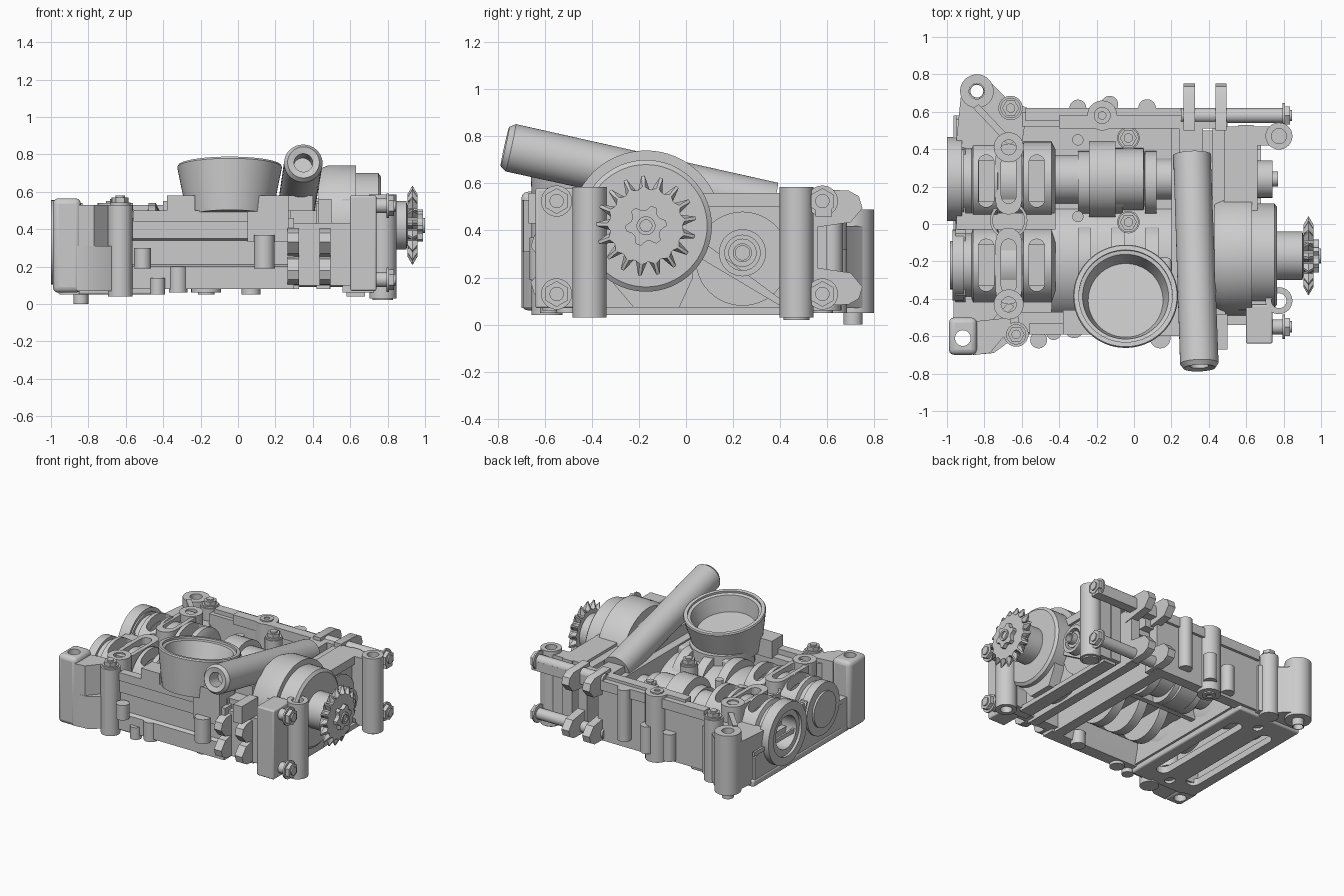
import bpy, bmesh
from math import sin, cos, pi, radians
from mathutils import Vector


def finish(name, bm):
    bmesh.ops.remove_doubles(bm, verts=bm.verts, dist=1e-5)
    bmesh.ops.recalc_face_normals(bm, faces=bm.faces)
    me = bpy.data.meshes.new(name)
    bm.to_mesh(me)
    bm.free()
    ob = bpy.data.objects.new(name, me)
    bpy.context.collection.objects.link(ob)
    return ob


def lathe(name, prof, org, axis=(0, 0, 1), seg=40):
    """Closed (radius, height) profile turned around an axis through org."""
    q = Vector((0, 0, 1)).rotation_difference(Vector(axis))
    org, bm = Vector(org), bmesh.new()
    rings = []
    for r, h in prof:
        if r == 0:
            rings.append([bm.verts.new(org + q @ Vector((0, 0, h)))] * seg)
        else:
            rings.append([bm.verts.new(org + q @ Vector((r * cos(2 * pi * i / seg), r * sin(2 * pi * i / seg), h)))
                          for i in range(seg)])
    for k in range(len(rings)):
        a, b = rings[k], rings[(k + 1) % len(rings)]
        for i in range(seg):
            j, vs = (i + 1) % seg, []
            for v in (a[i], a[j], b[j], b[i]):
                if v not in vs:
                    vs.append(v)
            if len(vs) > 2:
                bm.faces.new(vs)
    return finish(name, bm)


X = (1, 0, 0)


def cyl(name, org, r, h, axis=(0, 0, 1), seg=32):
    return lathe(name, [(0, 0), (r, 0), (r, h), (0, h)], org, axis, seg)


def tube(name, org, r, ri, h, axis=(0, 0, 1), seg=32):
    return lathe(name, [(ri, 0), (r, 0), (r, h), (ri, h)], org, axis, seg)


def prism(name, pts, axis, a0, a1):
    """2D outline extruded along x, y or z."""
    put = {'x': lambda p, a: (a, p[0], p[1]), 'y': lambda p, a: (p[0], a, p[1]), 'z': lambda p, a: (p[0], p[1], a)}[axis]
    bm = bmesh.new()
    lo, hi = [[bm.verts.new(put(p, a)) for p in pts] for a in (a0, a1)]
    bm.faces.new(lo)
    bm.faces.new(hi)
    for i in range(len(pts)):
        j = (i + 1) % len(pts)
        bm.faces.new((lo[i], lo[j], hi[j], hi[i]))
    return finish(name, bm)


def box(name, x0, x1, y0, y1, z0, z1, bev=0.0):
    ob = prism(name, [(x0, y0), (x1, y0), (x1, y1), (x0, y1)], 'z', z0, z1)
    if bev:
        m = ob.modifiers.new('bevel', 'BEVEL')
        m.width, m.segments = bev, 3
    return ob


def stadium(x, y0, y1, w):
    r = w / 2
    return [(x + r * cos(pi * i / 8), y1 - r + r * sin(pi * i / 8)) for i in range(9)] + \
           [(x - r * cos(pi * i / 8), y0 + r - r * sin(pi * i / 8)) for i in range(9)]


def cut(ob, cutters):
    for c in cutters:
        m = ob.modifiers.new('cut', 'BOOLEAN')
        m.operation, m.solver, m.object = 'DIFFERENCE', 'EXACT', c
        c.hide_render = True
        c.hide_set(True)


def bolt(name, org, r, axis=(0, 0, 1), h=0.03):
    o, a = Vector(org), Vector(axis)
    cyl(name + '_washer', o, r * 1.2, 0.012, axis)
    cyl(name + '_hex', o + a * 0.01, r, h, axis, 6)
    cyl(name + '_tip', o + a * h, r * 0.55, 0.02, axis, 20)


# main case: deck, walls and cross walls
box('case_deck', -0.90, 0.30, -0.50, 0.52, 0.24, 0.31)
prism('front_wall', [(-0.47, 0.20), (-0.50, 0.08), (-0.59, 0.08), (-0.59, 0.20), (-0.56, 0.21), (-0.56, 0.34),
                     (-0.58, 0.35), (-0.58, 0.46), (-0.47, 0.46)], 'x', -0.62, 0.30)
box('front_rail', -0.56, 0.05, -0.59, -0.53, 0.44, 0.50)
box('rear_wall', -0.60, 0.30, 0.52, 0.60, 0.08, 0.50)
box('rear_rail', -0.58, 0.83, 0.55, 0.62, 0.46, 0.53)
box('rear_top_strip', -0.40, 0.50, 0.51, 0.58, 0.48, 0.55)
box('middle_cross_wall', 0.20, 0.28, -0.52, 0.56, 0.08, 0.50)
box('right_cross_wall', 0.42, 0.49, -0.52, 0.56, 0.08, 0.54)
box('gear_chamber_roof', 0.28, 0.45, -0.50, 0.50, 0.36, 0.50)
prism('crank_chamber', [(-0.2 + r * cos(a), 0.16 + (r - 0.04) * sin(a)) for r, a in
                        [(0.33, pi * i / 20) for i in range(21)] + [(0.29, pi * i / 20) for i in range(20, -1, -1)]],
      'x', -0.44, 0.24)
for i, x in enumerate((-0.30, -0.12, 0.06)):
    cyl(f'crank_web_{i}', (x, -0.2, 0.30), 0.21, 0.07, X)
    cyl(f'balance_web_{i}', (x, 0.22, 0.30), 0.17, 0.06, X)

# stepped shaft barrel on the deck
lathe('shaft_barrel', [(0, -0.44), (0.13, -0.44), (0.13, -0.24), (0.205, -0.24), (0.205, -0.10), (0.165, -0.10),
                       (0.165, 0.05), (0.13, 0.06), (0.11, 0.06), (0.11, 0.24), (0, 0.24)], (0, 0.24, 0.33), X)

# left bearing housings with groove bands and oil slots
for nm, y, r, x0 in (('rear', 0.23, 0.20, -0.98), ('front', -0.22, 0.19, -0.97)):
    ob = lathe(nm + '_bearing_housing',
               [(0.12, x0), (r, x0), (r, -0.91), (r - 0.02, -0.91), (r - 0.02, -0.87), (r + 0.01, -0.86),
                (r + 0.01, -0.73), (r - 0.02, -0.72), (r - 0.02, -0.60), (r + 0.01, -0.59), (r + 0.01, -0.44),
                (r - 0.03, -0.42), (0.12, -0.42)], (0, y, 0.33), X, 48)
    cut(ob, [prism(f'{nm}_slot_cutter_{i}', stadium(x, y - 0.14, y + 0.14, 0.085), 'z', 0.38, 0.7)
             for i, x in enumerate((-0.79, -0.52))])
tube('bearing_seal_ring', (-1.0, 0.24, 0.33), 0.225, 0.165, 0.08, X, 48)
tube('bearing_inner_ring', (-0.97, 0.24, 0.33), 0.17, 0.13, 0.06, X, 48)
cyl('bearing_bore_back', (-0.86, 0.24, 0.33), 0.15, 0.03, X)
cyl('front_bearing_cap', (-0.985, -0.22, 0.33), 0.13, 0.05, X)

# left side plate, saddle between housings, bottom flange with slots
prism('left_side_plate', [(-0.52, 0.07), (0.56, 0.07), (0.56, 0.26), (0.44, 0.30), (0.40, 0.44), (0.05, 0.44),
                          (0.0, 0.36), (-0.05, 0.44), (-0.38, 0.44), (-0.42, 0.30), (-0.52, 0.26)], 'x', -0.955, -0.90)
box('left_rib', -0.965, -0.95, -0.50, 0.58, 0.28, 0.31)
cut(bpy.data.objects['left_side_plate'], [cyl('side_bore_cutter', (-1.1, 0.24, 0.33), 0.15, 0.3, X)])
for y0, y1 in ((-0.43, -0.02), (0.05, 0.43)):
    s = prism(f'saddle_cap_{y0}', stadium(-0.67, y0, y1, 0.14), 'z', 0.30, 0.53)
    cut(s, [prism(f'saddle_cutter_{y0}', stadium(-0.67, y0 + 0.06, y1 - 0.06, 0.08), 'z', 0.48, 0.7)])
tube('saddle_centre_boss', (-0.67, 0.02, 0.30), 0.10, 0.085, 0.18)
box('saddle_bridge', -0.95, -0.42, -0.03, 0.06, 0.28, 0.44)
fl = box('bottom_flange', -0.96, -0.44, -0.55, 0.58, 0.05, 0.10, 0.012)
cut(fl, [prism(f'flange_cutter_{i}', stadium(x, y0, y1, w), 'z', 0, 0.2) for i, (x, y0, y1, w) in enumerate(
    ((-0.83, -0.42, 0.42, 0.10), (-0.57, -0.42, 0.42, 0.10), (-0.70, -0.5, -0.42, 0.06), (-0.70, 0.42, 0.5, 0.06)))])
cut(fl, [cyl('flange_ear_cutter', (-0.915, -0.61, -0.1), 0.09, 0.5)])
for x in (-0.70, -0.45):
    box('flange_rib', x - 0.025, x + 0.025, -0.5, 0.5, 0.09, 0.30)

# corner ears with concave webs
tube('rear_left_ear', (-0.84, 0.71, 0.05), 0.09, 0.042, 0.44)
tube('rear_left_foot', (-0.84, 0.71, 0.0), 0.04, 0.034, 0.06)
prism('rear_ear_web', [(-0.925, 0.69), (-0.955, 0.4), (-0.60, 0.42), (-0.57, 0.62), (-0.68, 0.67), (-0.77, 0.76), (-0.775, 0.66),
                       (-0.84, 0.635), (-0.90, 0.66)], 'z', 0.07, 0.42)
ear = box('front_left_ear', -0.99, -0.84, -0.70, -0.50, 0.06, 0.565, 0.03)
cut(ear, [cyl('front_ear_cutter', (-0.915, -0.61, -0.1), 0.042, 0.9)])
prism('front_ear_web', [(-0.86, -0.70), (-0.75, -0.69), (-0.60, -0.58), (-0.60, -0.42), (-0.95, -0.40), (-0.97, -0.52), (-0.86, -0.52)], 'z', 0.07, 0.31)
prism('front_ear_upper_web', [(-0.85, -0.70), (-0.77, -0.69), (-0.66, -0.56), (-0.66, -0.50), (-0.85, -0.52)], 'z', 0.30, 0.53)
for s in (-1, 1):
    prism('ear_gusset', [(-0.86, 0.62 * s), (-0.83, 0.64 * s), (-0.64, 0.44 * s), (-0.67, 0.42 * s)], 'z', 0.25, 0.50)

# vertical bosses: x, y, radius, bottom, top
for i, (x, y, r, a, b) in enumerate((
        (-0.63, -0.59, 0.066, 0.04, 0.53), (-0.66, 0.62, 0.065, 0.05, 0.51), (-0.51, -0.62, 0.045, 0.19, 0.30),
        (-0.32, -0.56, 0.05, 0.06, 0.20), (0.14, -0.61, 0.055, 0.19, 0.37), (-0.30, 0.62, 0.045, 0.10, 0.30),
        (-0.17, 0.58, 0.08, 0.06, 0.55), (-0.13, 0.64, 0.045, 0.12, 0.32), (0.07, 0.62, 0.047, 0.15, 0.53),
        (-0.30, 0.45, 0.03, 0.3, 0.45), (-0.30, 0.04, 0.03, 0.3, 0.47), (-0.03, 0.46, 0.06, 0.25, 0.50),
        (-0.03, 0.01, 0.06, 0.25, 0.50), (0.07, -0.50, 0.05, 0.05, 0.15), (-0.43, -0.58, 0.04, 0.05, 0.14))):
    cyl(f'case_boss_{i}', (x, y, a), r, b - a)
for x, y, z in ((-0.63, -0.59, 0.53), (-0.66, 0.62, 0.51), (-0.03, 0.46, 0.50), (-0.03, 0.01, 0.50)):
    bolt('deck_bolt', (x, y, z), 0.045)
for s in (-0.43, 0.41):
    tube('saddle_bolt_boss', (-0.67, s, 0.10), 0.08, 0.04, 0.44)
for x, y in ((-0.17, 0.58), (0.07, -0.50)):
    tube('boss_collar', (x, y, 0.05), 0.045, 0.02, 0.51 if y > 0 else 0.1)
box('front_boss_block', -0.38, -0.23, -0.59, -0.46, 0.45, 0.58)
box('front_pump_block', 0.05, 0.27, -0.60, -0.42, 0.33, 0.58)

# intake cup, leaning back in line with the pipe
axis = Vector((0, sin(radians(10)), cos(radians(10))))
top = Vector((-0.045, -0.385, 0.74))
lathe('intake_cup', [(0, 0), (0.225, 0), (0.25, 0.12), (0.28, 0.27), (0.275, 0.28), (0.25, 0.28), (0.25, 0.265), (0.23, 0.26),
                     (0.20, 0.145), (0, 0.145)], top - axis * 0.28, axis, 64)
box('intake_base', -0.22, 0.20, -0.55, -0.18, 0.34, 0.50, 0.02)
cyl('intake_neck', (-0.045, -0.36, 0.40), 0.22, 0.12)

# sloping breather pipe
p0, p1 = Vector((0.35, -0.77, 0.757)), Vector((0.31, 0.37, 0.505))
d = (p1 - p0).normalized()
L = (p1 - p0).length
lathe('breather_pipe', [(0, 0.12), (0.05, 0.12), (0.05, 0.01), (0.085, 0), (0.103, 0.025), (0.10, L), (0, L)], p0, d, 48)
box('pipe_tail', 0.24, 0.37, 0.30, 0.56, 0.40, 0.55)
box('pipe_saddle', 0.26, 0.40, -0.40, 0.20, 0.45, 0.58)

# drive cover and end wall
AY, AZ = -0.17, 0.42
lathe('drive_cover', [(0, 0.43), (0.30, 0.43), (0.32, 0.48), (0.32, 0.63), (0.28, 0.63), (0.28, 0.75), (0.26, 0.765),
                      (0.13, 0.765), (0.13, 0.90), (0.09, 0.91), (0, 0.91)], (0, AY, AZ), X, 64)
box('end_wall', 0.56, 0.64, -0.46, 0.53, 0.06, 0.56)
box('end_upper_roof', 0.48, 0.66, 0.0, 0.52, 0.50, 0.56)
prism('lower_cover', [(-0.33, 0.20), (-0.22, 0.07), (-0.03, 0.07), (0.03, 0.20), (0.0, 0.4), (-0.34, 0.4)], 'x', 0.6, 0.72)
box('end_floor_strip', 0.58, 0.68, -0.38, 0.50, 0.04, 0.075)
cyl('output_cover', (0.60, 0.24, 0.28), 0.20, 0.05, X, 48)
for r, h in ((0.10, 0.12), (0.04, 0.15)):
    tube('output_boss', (0.62, 0.24, 0.305), r, r * 0.75, h, X)
cyl('output_shaft', (0.62, 0.24, 0.305), 0.06, 0.11, X)
prism('end_rib', [(-0.02, 0.42), (0.40, 0.11), (0.40, 0.08), (-0.02, 0.33)], 'x', 0.62, 0.68)
prism('end_rib_left', [(-0.40, 0.18), (-0.28, 0.36), (-0.26, 0.34), (-0.38, 0.16)], 'x', 0.62, 0.76)

# end columns, flanges and through bolts
for nm, y, s in (('rear', 0.47, 1), ('front', -0.41, -1)):
    tube(nm + '_column', (0.775, y, 0.03), 0.072, 0.04, 0.555)
    box(nm + '_column_web', 0.60, 0.735, y - 0.05, y + 0.05, 0.06, 0.56)
    yb = 0.58 if s > 0 else -0.55
    if s < 0:
        box('front_end_flange', 0.60, 0.74, -0.64, -0.43, 0.07, 0.58, 0.01)
    for z in (0.525, 0.13):
        x0 = 0.25 if s > 0 else 0.62
        cyl(nm + '_through_rod', (x0, yb, z), 0.04, 0.80 - x0, X)
        bolt(nm + '_rod_bolt', (0.795, yb, z), 0.055, X)
        # rounded lugs that carry the rods
        ye, zl = (0.75, z) if s > 0 else (-0.66, 0.36 if z > 0.3 else 0.15)
        up = 1 if z > 0.3 else -1
        for x in (0.295, 0.465):
            prism(nm + '_lug', [(yb - s * 0.08, zl + up * 0.05), (ye - s * 0.06, zl + up * 0.045), (ye - s * 0.015, zl + up * 0.02),
                                (ye, zl - up * 0.03), (ye - s * 0.05, zl - up * 0.09), (yb - s * 0.08, zl - up * 0.12)],
                  'x', x - 0.03, x + 0.03)
box('front_lower_rail', 0.25, 0.62, -0.54, -0.46, 0.10, 0.43)
box('front_upper_tab', 0.43, 0.50, -0.67, -0.48, 0.43, 0.56)
cyl('end_foot', (0.775, 0.47, 0.02), 0.055, 0.05)

# sprocket with pointed teeth
N = 17
bm = bmesh.new()
layers = []
for x, tip in ((0.905, 0.165), (0.933, 0.213), (0.961, 0.165)):
    ring = []
    for i in range(N * 4):
        r = (0.155, tip, tip, 0.155)[i % 4]
        a = 2 * pi * (i // 4 + (0.0, 0.32, 0.50, 0.82)[i % 4]) / N
        ring.append(bm.verts.new((x, AY + r * cos(a), AZ + r * sin(a))))
    layers.append(ring)
bm.faces.new(layers[0])
bm.faces.new(layers[2])
for a, b in zip(layers, layers[1:]):
    for i in range(N * 4):
        j = (i + 1) % (N * 4)
        bm.faces.new((a[i], a[j], b[j], b[i]))
finish('sprocket', bm)
spl = [((0.088 if i % 4 < 2 else 0.066) * cos(2 * pi * i / 24), (0.088 if i % 4 < 2 else 0.066) * sin(2 * pi * i / 24)) for i in range(24)]
prism('spline_hub', [(AY + a, AZ + b) for a, b in spl], 'x', 0.88, 0.99)
tube('spline_bore', (0.95, AY, AZ), 0.04, 0.025, 0.05, X)

# smooth round faces, keep edges sharp
for ob in bpy.data.objects:
    ob.select_set(not ob.hide_render)
    if not ob.hide_render:
        bpy.context.view_layer.objects.active = ob
bpy.ops.object.shade_smooth_by_angle(angle=radians(32))
